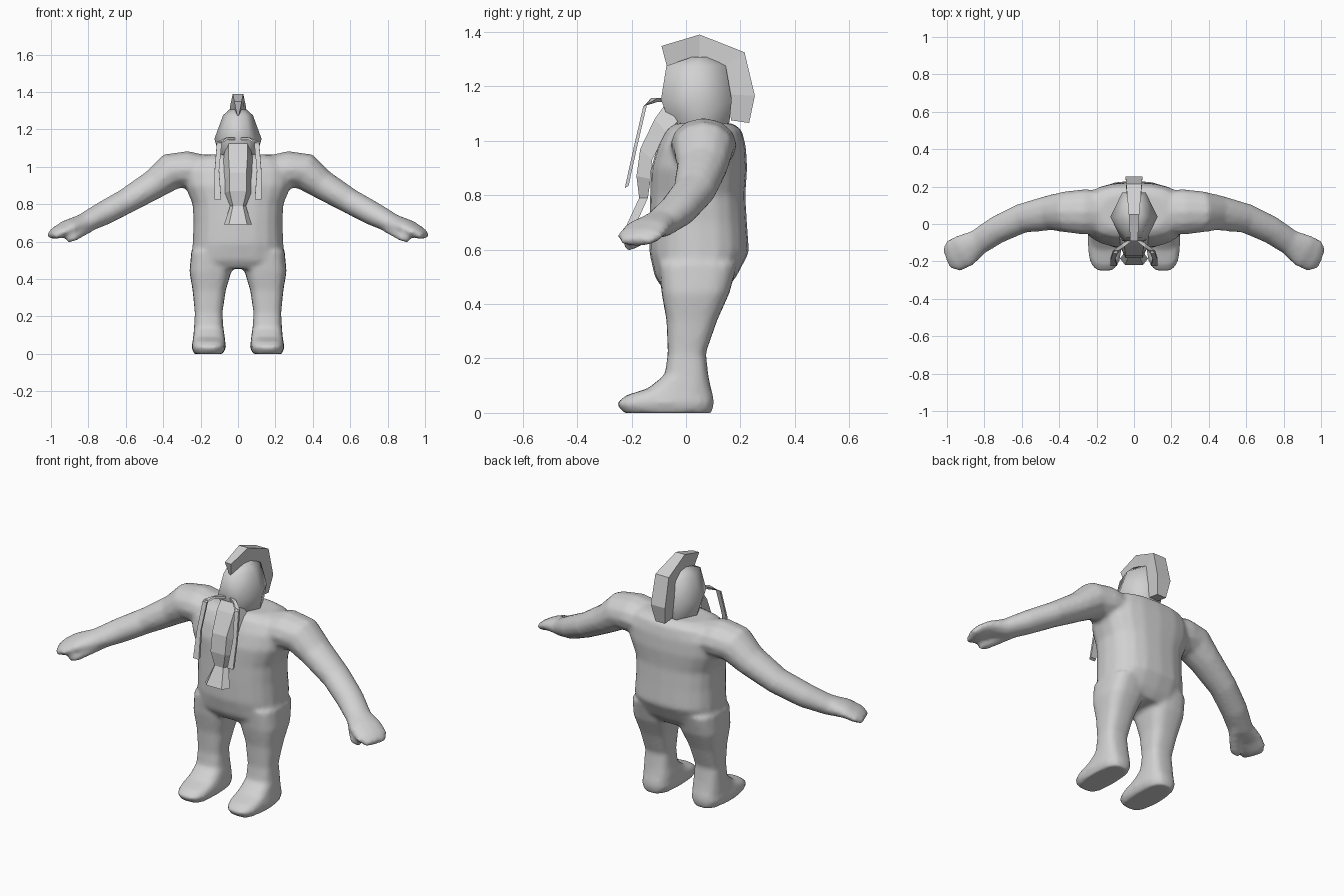
import bpy, bmesh, math
from mathutils import Vector

if "Cube" in bpy.data.objects:
    bpy.data.objects.remove(bpy.data.objects["Cube"])

grey = bpy.data.materials.new("plain grey")
grey.diffuse_color = (0.64, 0.64, 0.64, 1)
grey.use_nodes = True
grey.node_tree.nodes["Principled BSDF"].inputs["Base Color"].default_value = grey.diffuse_color


def loft(bm, rings):
    """Bridge matching rings of points and cap both ends."""
    vs = [[bm.verts.new(p) for p in ring] for ring in rings]
    n = len(vs[0])
    for a, b in zip(vs, vs[1:]):
        for i in range(n):
            j = (i + 1) % n
            bm.faces.new((a[i], a[j], b[j], b[i]))
    bm.faces.new(vs[0][::-1])
    bm.faces.new(vs[-1])


def oval(z, x0, x1, y0, y1, power=2.5, n=20):
    """Rounded-box outline lying flat at height z."""
    out = []
    for i in range(n):
        a = 2 * math.pi * i / n
        c, s = math.cos(a), math.sin(a)
        x = math.copysign(abs(c) ** (2 / power), c)
        y = math.copysign(abs(s) ** (2 / power), s)
        out.append(((x0 + x1) / 2 + x * (x1 - x0) / 2, (y0 + y1) / 2 + y * (y1 - y0) / 2, z))
    return out


def tube(path, n=12):
    """Oval rings along a path of (x, y, z, half width, half thickness)."""
    rings = []
    pts = [Vector(p[:3]) for p in path]
    for i, (p, c) in enumerate(zip(path, pts)):
        t = (pts[min(i + 1, len(pts) - 1)] - pts[max(i - 1, 0)]).normalized()
        side = t.cross(Vector((0, 0, 1))).normalized()
        up = side.cross(t)
        rings.append([c + side * p[3] * math.cos(2 * math.pi * k / n)
                      + up * p[4] * math.sin(2 * math.pi * k / n) for k in range(n)])
    return rings


def flip(rings, s):
    return [[(p[0] * s, p[1], p[2]) for p in ring] for ring in rings]


def finish(name, bm, smooth=False):
    bmesh.ops.recalc_face_normals(bm, faces=bm.faces)
    me = bpy.data.meshes.new(name)
    bm.to_mesh(me)
    bm.free()
    me.materials.append(grey)
    for f in me.polygons:
        f.use_smooth = smooth
    ob = bpy.data.objects.new(name, me)
    bpy.context.collection.objects.link(ob)
    return ob


# Body: torso, legs and arms fused into one soft skin
bm = bmesh.new()
torso = [(.455, .20, -.085, .15), (.50, .247, -.115, .185), (.59, .243, -.135, .232),
         (.70, .238, -.135, .224), (.80, .243, -.132, .218), (.90, .285, -.128, .225),
         (.98, .29, -.105, .22), (1.04, .25, -.075, .205), (1.065, .18, -.04, .17)]
loft(bm, [oval(z, -w, w, f, b) for z, w, f, b in torso])

leg = [(-.001, .08, .235, -.23, .095), (.035, .064, .249, -.258, .104), (.065, .068, .243, -.22, .1),
       (.09, .07, .24, -.14, .092), (.14, .078, .235, -.078, .082), (.22, .083, .231, -.067, .073),
       (.34, .065, .243, -.072, .115), (.44, .035, .26, -.09, .16), (.55, .02, .25, -.1, .19)]
arm = [(.12, .06, .97, .12, .08), (.27, .065, .985, .122, .1), (.36, .065, .975, .112, .1),
       (.45, .06, .905, .095, .08), (.60, .03, .815, .08, .068), (.73, -.03, .745, .075, .064),
       (.83, -.095, .695, .07, .052), (.91, -.145, .675, .092, .04), (.965, -.172, .648, .09, .032),
       (1.0, -.185, .628, .06, .02)]
thumb = [(.79, -.09, .68, .03, .03), (.85, -.165, .645, .034, .028),
         (.885, -.2, .622, .034, .024), (.912, -.215, .607, .022, .014)]
for s in (1, -1):
    loft(bm, flip([oval(*r, power=3) for r in leg], s))
    loft(bm, flip(tube(arm), s))
    loft(bm, flip(tube(thumb, 8), s))
body = finish("body", bm, True)
rm = body.modifiers.new("fuse", 'REMESH')
rm.mode = 'VOXEL'
rm.voxel_size = .013
rm.use_smooth_shade = True
sm = body.modifiers.new("soften", 'SMOOTH')
sm.factor = .5
sm.iterations = 5

# Head: six-sided, smooth shaded
bm = bmesh.new()
head = [(1.0, .09, -.03, .13), (1.07, .105, -.06, .16), (1.15, .126, -.092, .168),
        (1.275, .08, -.072, .146), (1.307, .045, .02, .085)]
rings = []
for z, w, f, b in head:
    rings.append([(w * math.cos(k * math.pi / 3), (f + b) / 2 + (b - f) / 1.732 * math.sin(k * math.pi / 3), z)
                  for k in range(6)])
loft(bm, rings)
finish("head", bm, True)

# Crest over the head: (outer y, z, half width, inner y, z, half width)
bm = bmesh.new()
crest = [(-.09, 1.348, .02, -.07, 1.272, .004), (.05, 1.39, .028, .05, 1.3, .02),
         (.215, 1.325, .042, .14, 1.272, .035), (.253, 1.165, .045, .16, 1.17, .04),
         (.232, 1.065, .03, .165, 1.075, .03)]
loft(bm, [[(-w, y, z), (w, y, z), (v, iy, iz), (-v, iy, iz)] for y, z, w, iy, iz, v in crest])
finish("crest", bm)

# Beard: faceted, pinched, flared at the tip: (front y, z, back y, z, half width)
bm = bmesh.new()
beard = [(-.075, 1.135, -.03, 1.07, .075), (-.115, 1.08, -.07, 1.03, .08),
         (-.168, .97, -.125, .93, .07), (-.182, .87, -.13, .86, .07),
         (-.172, .79, -.14, .79, .042), (-.218, .69, -.185, .69, .075)]
loft(bm, [[(-w, b, bz), (-w * .65, f, z), (w * .65, f, z), (w, b, bz)] for f, z, b, bz, w in beard])
finish("beard", bm)

# Moustache: a thin hanging strand each side
strand = [(.015, -.085, 1.15, .008), (.06, -.115, 1.15, .012), (.1, -.15, 1.13, .013),
          (.113, -.185, .98, .012), (.108, -.218, .83, .018)]
for s, side in ((1, "left"), (-1, "right")):
    bm = bmesh.new()
    rings = []
    for i, (x, y, z, w) in enumerate(strand):
        # the ribbon turns from facing up to facing forward
        a, b = ((0, w, 0), (0, 0, .007)) if i < 2 else ((w, 0, 0), (0, .007, .004))
        c, a, b = Vector((x, y, z)), Vector(a), Vector(b)
        rings.append([c - a - b, c + a - b, c + a + b, c - a + b])
    loft(bm, flip(rings, s))
    finish("moustache_" + side, bm)
